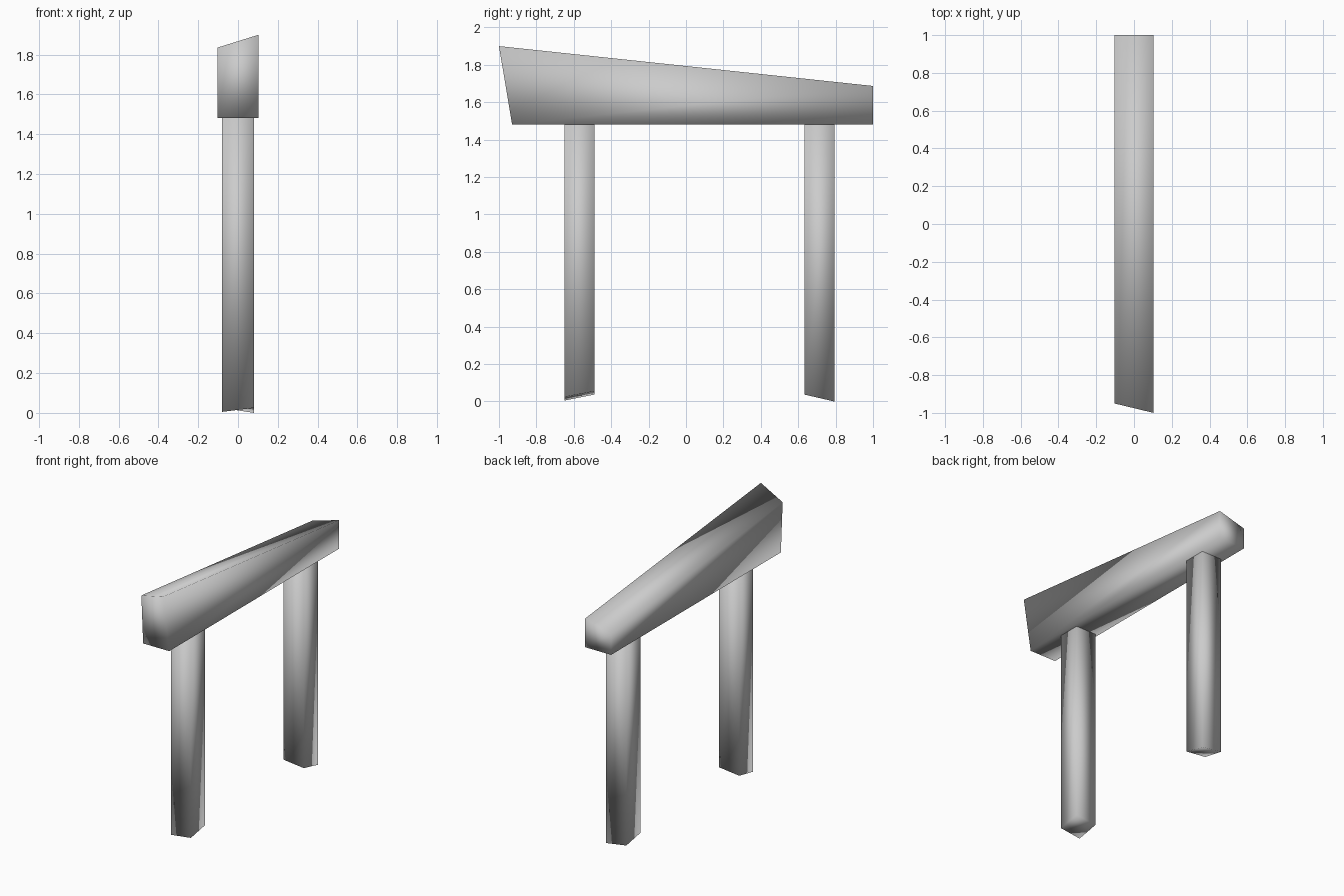
import bpy

if "Cube" in bpy.data.objects:
    bpy.data.objects.remove(bpy.data.objects["Cube"])


def box_part(name, x, ys, bottoms, tops):
    """Eight-corner timber; bottoms/tops are (y, z) per corner: -x front, +x front, +x back, -x back."""
    xs = (-x, x, x, -x)
    verts = [(xs[i], *bottoms[i]) for i in range(4)] + [(xs[i], *tops[i]) for i in range(4)]
    faces = [(3, 2, 1, 0), (4, 5, 6, 7)]
    faces += [(i, (i + 1) % 4, (i + 1) % 4 + 4, i + 4) for i in range(4)]
    mesh = bpy.data.meshes.new(name)
    mesh.from_pydata(verts, [], faces)
    mesh.shade_smooth()
    obj = bpy.data.objects.new(name, mesh)
    bpy.context.collection.objects.link(obj)
    return obj


def post(name, y0, y1, feet):
    """Square post with a skewed, roughly cut foot."""
    ys = (y0, y0, y1, y1)
    box_part(name, 0.08, ys, list(zip(ys, feet)), [(y, 1.482) for y in ys])


# Tapered top beam: flat underside, sloping skewed top, slanted front end
box_part("top_beam", 0.104, None,
         [(-0.93, 1.482), (-0.93, 1.482), (1.0, 1.482), (1.0, 1.482)],
         [(-0.95, 1.835), (-1.0, 1.90), (1.0, 1.687), (1.0, 1.63)])

# Two supporting posts
post("front_post", -0.65, -0.49, (0.005, 0.025, 0.055, 0.037))
post("back_post", 0.633, 0.793, (0.055, 0.037, 0.0, 0.025))
